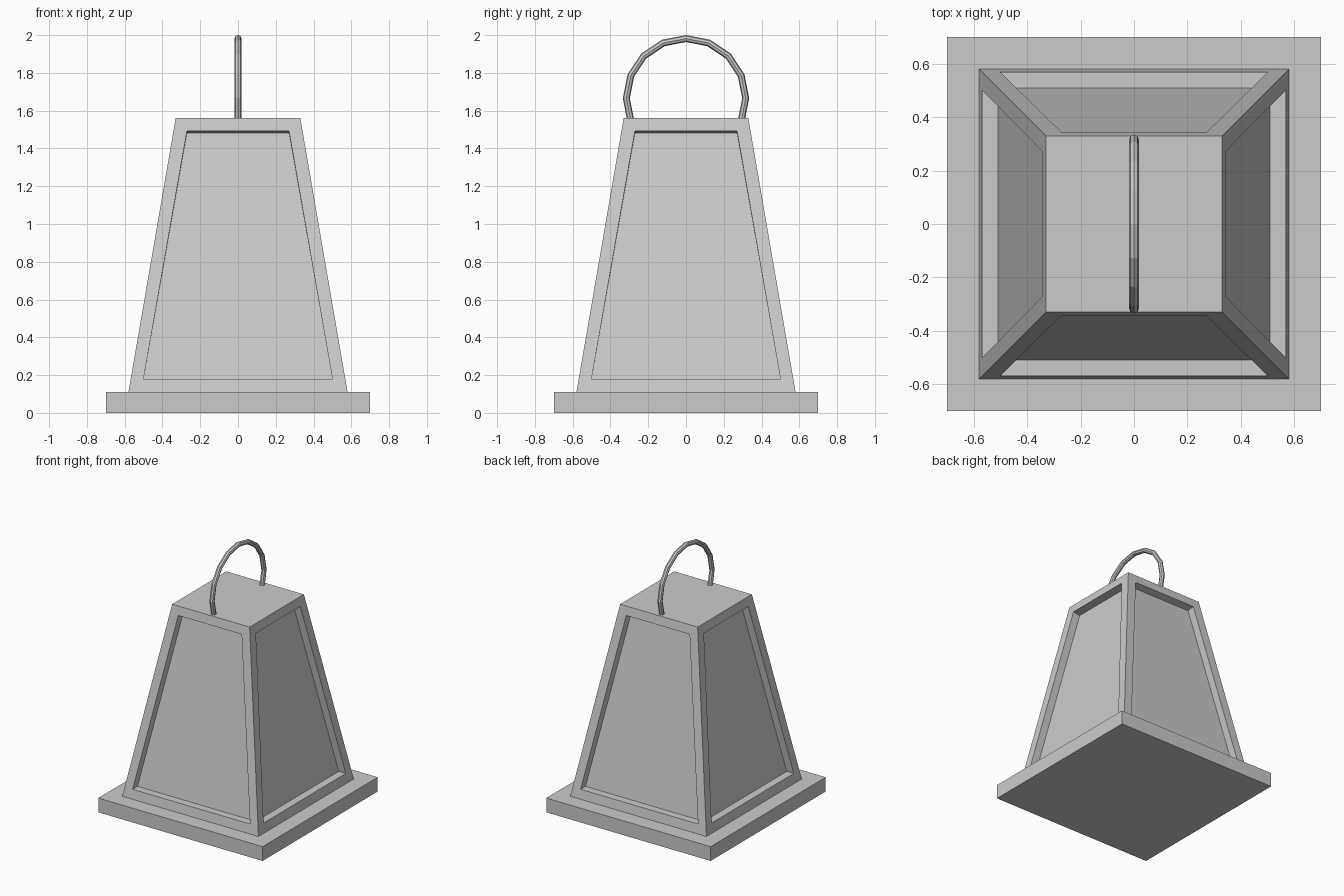
import bpy, bmesh
from math import sin, cos, radians
from mathutils import Matrix, Vector

if "Cube" in bpy.data.objects:
    bpy.data.objects.remove(bpy.data.objects["Cube"])

Z0, Z1 = 0.11, 1.56      # body bottom and top
W0, W1 = 0.58, 0.33      # body half widths
DEPTH = 0.06             # panel recess


def face_y(z):
    return -(W0 + (W1 - W0) * (z - Z0) / (Z1 - Z0))


def quad(w_low, z_low, w_high, z_high, depth=0.0):
    y0, y1 = face_y(z_low) + depth, face_y(z_high) + depth
    return [Vector((-w_low, y0, z_low)), Vector((w_low, y0, z_low)),
            Vector((w_high, y1, z_high)), Vector((-w_high, y1, z_high))]


# Square base plate
bpy.ops.mesh.primitive_cube_add(size=1, location=(0, 0, Z0 / 2))
base = bpy.context.object
base.name = "base_plate"
base.scale = (1.4, 1.4, Z0)

# Tapered body: four identical sides, each with a frame and a recessed panel
bm = bmesh.new()
loops = [quad(W0, Z0, W1, Z1),
         quad(0.50, 0.18, 0.27, 1.493),
         quad(0.50, 0.18, 0.27, 1.483, DEPTH)]
for side in range(4):
    rot = Matrix.Rotation(radians(90 * side), 3, 'Z')
    rings = [[bm.verts.new(rot @ p) for p in loop] for loop in loops]
    for a, b in zip(rings, rings[1:]):
        for i in range(4):
            j = (i + 1) % 4
            bm.faces.new((a[i], a[j], b[j], b[i]))
    bm.faces.new(rings[-1])
bmesh.ops.remove_doubles(bm, verts=bm.verts, dist=1e-4)
# Top and bottom caps
bmesh.ops.holes_fill(bm, edges=[e for e in bm.edges if e.is_boundary], sides=4)
bmesh.ops.recalc_face_normals(bm, faces=bm.faces)
mesh = bpy.data.meshes.new("lantern_body")
bm.to_mesh(mesh)
bm.free()
bpy.context.collection.objects.link(bpy.data.objects.new("lantern_body", mesh))

# Faceted ring handle, its ends sunk into the top
curve = bpy.data.curves.new("handle", 'CURVE')
curve.dimensions = '3D'
curve.bevel_depth = 0.0185
curve.bevel_resolution = 2
curve.use_fill_caps = True
spline = curve.splines.new('POLY')
spline.points.add(10)
for i, p in enumerate(spline.points):
    a = radians(22.5 * (i - 5))
    p.co = (0, 0.316 * sin(a), 1.666 + 0.316 * cos(a), 1)
spline.use_smooth = False
bpy.context.collection.objects.link(bpy.data.objects.new("handle", curve))
